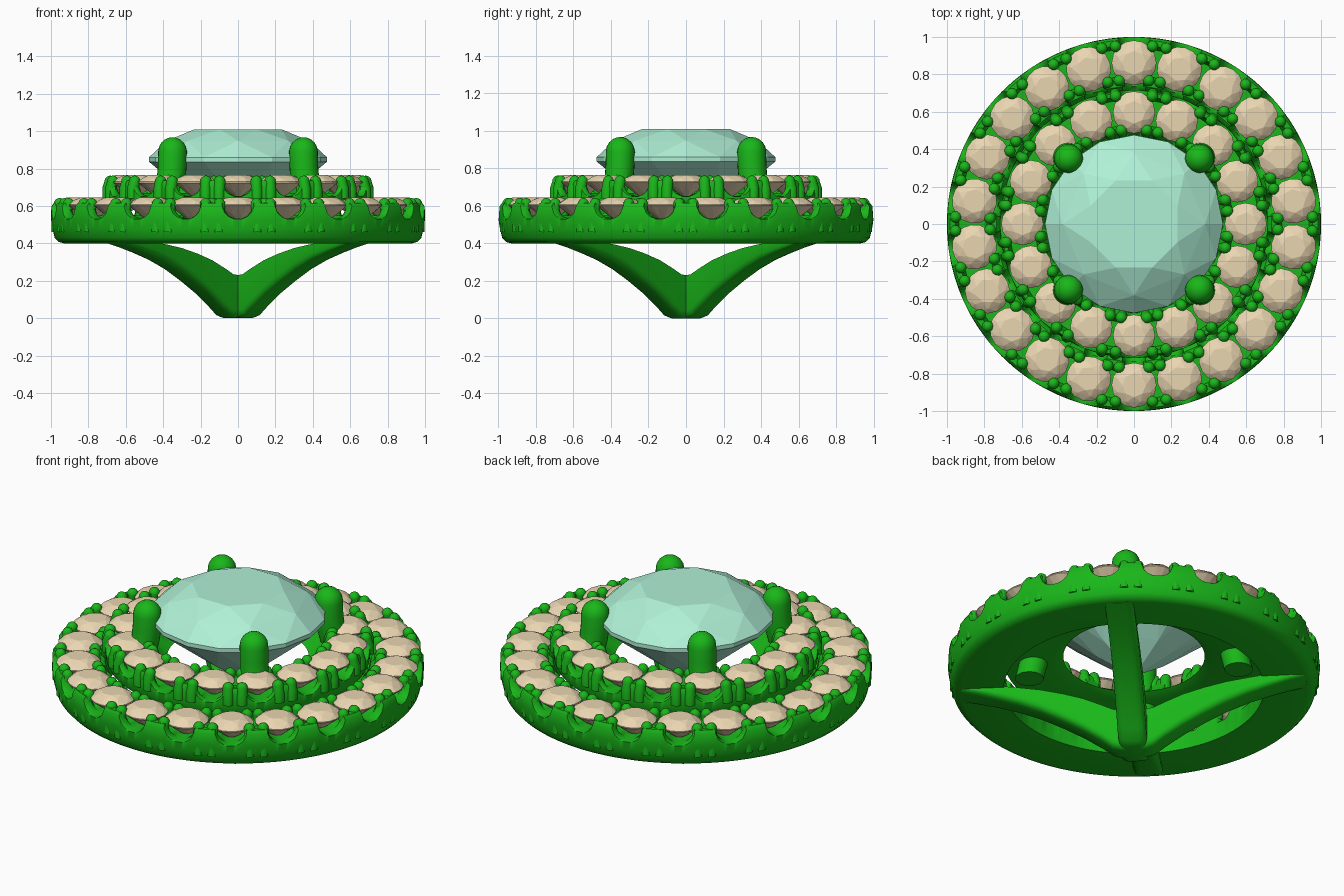
import bpy, bmesh
from math import sin, cos, pi, sqrt, radians

if "Cube" in bpy.data.objects:
    bpy.data.objects.remove(bpy.data.objects["Cube"])

def material(name, rgb):
    m = bpy.data.materials.new(name)
    m.diffuse_color = (*rgb, 1)
    m.use_nodes = True
    m.node_tree.nodes["Principled BSDF"].inputs["Base Color"].default_value = m.diffuse_color
    return m

METAL = material("green metal", (0.01, 0.47, 0.01))
PALE = material("pale gem", (0.82, 0.67, 0.44))
MINT = material("mint gem", (0.43, 0.87, 0.67))

def finish(name, bm, mat, smooth=True):
    bmesh.ops.recalc_face_normals(bm, faces=bm.faces[:])
    me = bpy.data.meshes.new(name)
    bm.to_mesh(me)
    bm.free()
    me.materials.append(mat)
    if smooth:
        me.shade_smooth()
        me.set_sharp_from_angle(angle=radians(40))
    ob = bpy.data.objects.new(name, me)
    bpy.context.collection.objects.link(ob)
    return ob

def skin(bm, loops, closed=False):
    """Bridge successive point loops; cap the ends unless closed."""
    rows = [[bm.verts.new(p) for p in loop] for loop in loops]
    k = len(rows[0])
    for a, b in zip(rows, rows[1:] + ([rows[0]] if closed else [])):
        for j in range(k):
            bm.faces.new((a[j], a[(j + 1) % k], b[(j + 1) % k], b[j]))
    if not closed:
        bm.faces.new(rows[0])
        bm.faces.new(rows[-1])

def prong(bm, angle, path, rad, offset=0.0, seg=12):
    """Dome-topped post following (radius, z) path points."""
    stations = [(r, z, rad) for r, z in path]
    r, z = path[-1]
    stations += [(r, z + rad * sin(a), rad * cos(a)) for a in (radians(d) for d in (20, 40, 60, 75, 86))]
    loops = []
    for r, z, w in stations:
        cx = r * cos(angle) - offset * sin(angle)
        cy = r * sin(angle) + offset * cos(angle)
        loops.append([(cx + w * cos(2 * pi * j / seg), cy + w * sin(2 * pi * j / seg), z) for j in range(seg)])
    skin(bm, loops)

def gem(bm, x, y, z, r, turn):
    """Brilliant cut: convex hull of table, crown, girdle, pavilion and culet."""
    pts = [(0, 0, -0.78)]
    for n, rad, h, off in ((8, .53, .34, 0), (8, .80, .21, .5), (16, 1, .025, 0),
                           (16, 1, -.025, 0), (8, .42, -.50, .5)):
        pts += [(rad * cos(2 * pi * (j + off) / n), rad * sin(2 * pi * (j + off) / n), h) for j in range(n)]
    vs = [bm.verts.new((x + r * (p[0] * cos(turn) - p[1] * sin(turn)),
                        y + r * (p[0] * sin(turn) + p[1] * cos(turn)), z + r * p[2])) for p in pts]
    bmesh.ops.convex_hull(bm, input=vs)

def halo(name, n, rm, z0, top, gem_r, profile):
    """Scalloped ring with n stones and paired bead prongs at every joint.
    Profile: (radius, z, follows_scallop)."""
    bm = bmesh.new()
    segs, loops = n * 20, []
    for i in range(segs):
        a = pi / 2 + 2 * pi * i / segs
        t = abs(((i / 20 + 0.5) % 1) - 0.5) * 2
        dip = 0.085 * sqrt(max(0, 1 - (t / 0.58) ** 2))
        loops.append([(r * cos(a), r * sin(a), z - dip * f) for r, z, f in profile])
    skin(bm, loops, closed=True)
    finish(name + "_ring", bm, METAL)
    beads, stones = bmesh.new(), bmesh.new()
    for i in range(n):
        a = pi / 2 + 2 * pi * i / n
        gem(stones, rm * cos(a), rm * sin(a), top - 0.34 * gem_r, gem_r, a)
        for side, gap in ((1, 0.037), (-1, 0.031)):
            for s in (-gap, gap):
                r = rm + side * 0.092
                prong(beads, a + pi / n, [(r + side * .012, z0 + .06), (r + side * .012, top - .07), (r, top - .034)],
                      0.031, s, 10)
    finish(name + "_bead_prongs", beads, METAL)
    finish(name + "_stones", stones, PALE, False)

# outer and inner halos
halo("outer_halo", 22, 0.862, 0.40, 0.645, 0.120, [
    (.70, .40, 0), (.93, .40, 0), (.96, .408, 0), (.98, .43, 0), (.992, .48, 0), (1.0, .53, 0),
    (.998, .597, .8), (.985, .615, 1), (.955, .615, 1), (.935, .55, .2), (.79, .55, .2),
    (.765, .61, 1), (.735, .61, 1), (.715, .59, 1), (.70, .50, 0)])
halo("inner_halo", 16, 0.597, 0.58, 0.765, 0.113, [
    (.38, .60, 0), (.43, .58, 0), (.70, .58, 0), (.71, .60, 0), (.716, .65, 0),
    (.714, .717, .8), (.705, .735, 1), (.685, .735, 1), (.665, .67, .2), (.53, .67, .2),
    (.51, .73, 1), (.49, .73, 1), (.475, .71, 1), (.455, .65, 0)])

# centre stone
bm = bmesh.new()
gem(bm, 0, 0, 0.848, 0.476, pi / 8)
finish("centre_stone", bm, MINT, False)

# four claws holding the centre stone
bm = bmesh.new()
for k in range(4):
    prong(bm, pi / 4 + k * pi / 2, [(.565, .49), (.535, .62), (.505, .74), (.497, .82), (.495, .89)], 0.077, seg=24)
finish("centre_claws", bm, METAL)

# four curved arms meeting under the setting: (radius, bottom z, top z)
bm = bmesh.new()
stations = [(0, 0, .23), (.07, 0, .23), (.11, .012, .235), (.17, .06, .265), (.27, .13, .31), (.38, .195, .345),
            (.50, .258, .375), (.62, .308, .395), (.74, .347, .412), (.84, .376, .42), (.93, .398, .425)]
for k in range(4):
    a = pi / 4 + k * pi / 2
    loops = []
    for r, lo, hi in stations:
        c = min(.04, (hi - lo) * .4)
        sec = [(-.075, hi), (.075, hi), (.077, lo + c), (.07, lo + c * .45), (.055, lo + c * .12), (.035, lo),
               (-.035, lo), (-.055, lo + c * .12), (-.07, lo + c * .45), (-.077, lo + c)]
        loops.append([(r * cos(a) - w * sin(a), r * sin(a) + w * cos(a), z) for w, z in sec])
    skin(bm, loops)
finish("support_arms", bm, METAL)
